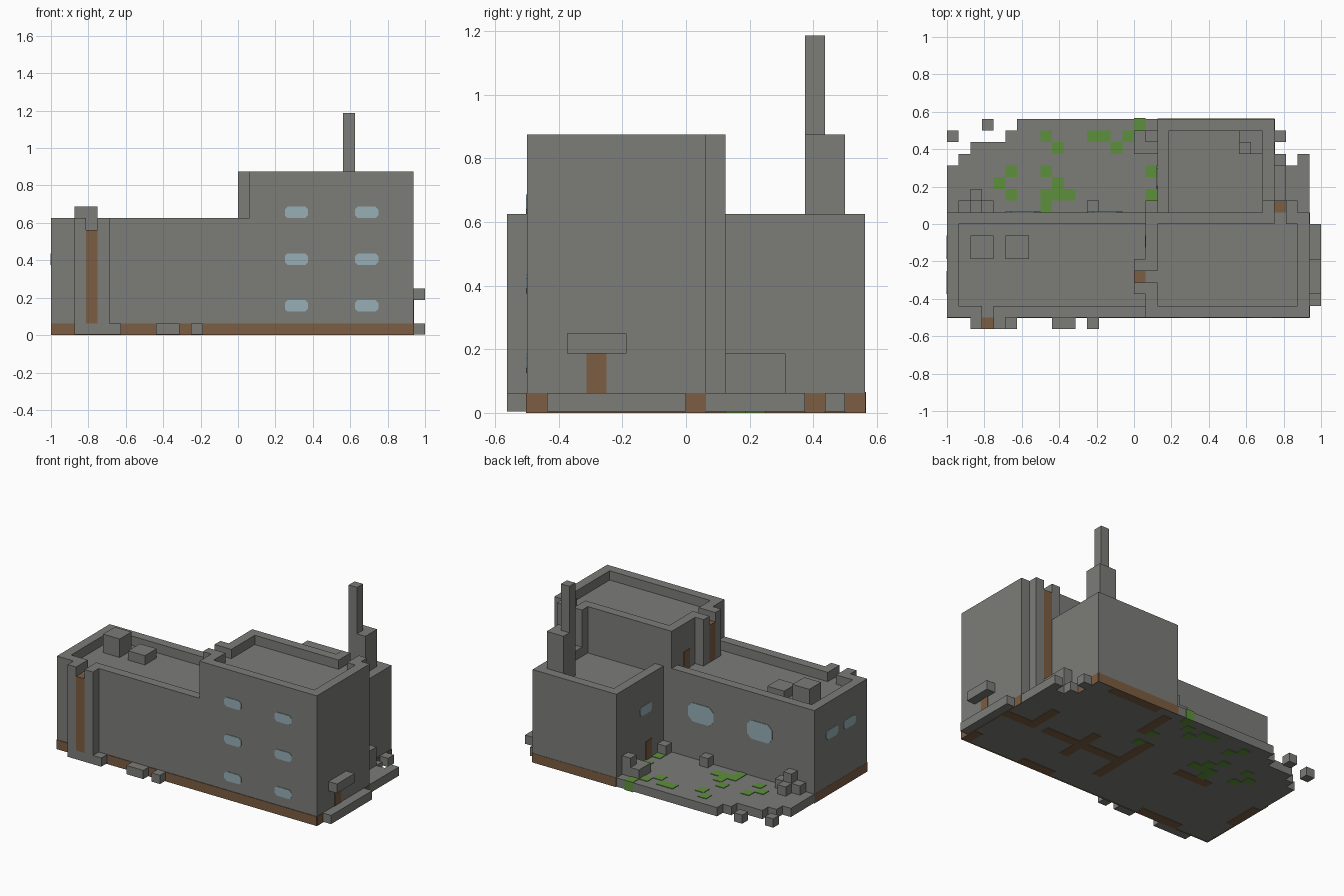
import bpy, bmesh, math

cube = bpy.data.objects.get("Cube")
if cube:
    bpy.data.objects.remove(cube, do_unlink=True)

U = 1 / 16      # one block of the building grid
THIN = 0.06     # plate thickness in blocks


def material(name, rgb):
    m = bpy.data.materials.new(name)
    m.use_nodes = True
    m.diffuse_color = (*rgb, 1)
    m.node_tree.nodes["Principled BSDF"].inputs["Base Color"].default_value = (*rgb, 1)
    return m


GREY = material("concrete grey", (0.2, 0.2, 0.19))
BROWN = material("rust brown", (0.2, 0.11, 0.055))
BLUE = material("window blue", (0.31, 0.43, 0.46))
GREEN = material("moss green", (0.11, 0.28, 0.045))


def finish(name, bm, mat):
    bmesh.ops.recalc_face_normals(bm, faces=bm.faces)
    mesh = bpy.data.meshes.new(name)
    bm.to_mesh(mesh)
    bm.free()
    mesh.materials.append(mat)
    bpy.context.collection.objects.link(bpy.data.objects.new(name, mesh))


def boxes(name, mat, *specs):
    """One object of boxes, each (x0, x1, y0, y1, z0, z1) in blocks."""
    bm = bmesh.new()
    for x0, x1, y0, y1, z0, z1 in specs:
        verts = bmesh.ops.create_cube(bm, size=1)["verts"]
        bmesh.ops.scale(bm, vec=((x1 - x0) * U, (y1 - y0) * U, (z1 - z0) * U), verts=verts)
        bmesh.ops.translate(bm, verts=verts, vec=((x0 + x1) / 2 * U, (y0 + y1) / 2 * U, (z0 + z1) / 2 * U))
    finish(name, bm, mat)


def window(name, axis, wall, side, start, width, z, height):
    """Thin pane with clipped corners on a wall facing along axis."""
    c = 0.25 * height
    w, h = width, height
    outline = [(c, 0), (w - c, 0), (w, c), (w, h - c), (w - c, h), (c, h), (0, h - c), (0, c)]
    bm = bmesh.new()
    ring = []
    for a, b in outline:
        p = (wall, start + a) if axis == "x" else (start + a, wall)
        ring.append(bm.verts.new((p[0] * U, p[1] * U, (z + b) * U)))
    face = bm.faces.new(ring)
    out = bmesh.ops.extrude_face_region(bm, geom=[face])["geom"]
    d = side * THIN * U
    bmesh.ops.translate(bm, verts=[g for g in out if isinstance(g, bmesh.types.BMVert)],
                        vec=(d, 0, 0) if axis == "x" else (0, d, 0))
    finish(name, bm, BLUE)


# Main volumes, with roof floors one block below the parapets
boxes("wing_body", GREY, (-16, 1, -8, 1, THIN, 9))
boxes("tower_body", GREY, (1, 15, -8, 1, THIN, 13))
boxes("annex_body", GREY, (2, 12, 1, 9, THIN, 9))

# Parapets, notched where the drain columns meet the roof
boxes("wing_parapet", GREY, (-16, -15, -7, 0, 9, 10), (-16, 1, 0, 1, 9, 10),
      (-16, -13, -8, -7, 9, 10), (-12, 1, -8, -7, 9, 10))
boxes("tower_parapet", GREY, (1, 15, -8, -7, 13, 14), (14, 15, -7, 0, 13, 14),
      (1, 12, 0, 1, 13, 14), (13, 15, 0, 1, 13, 14),
      (1, 2, -7, -5, 13, 14), (1, 2, -4, 0, 13, 14))
boxes("annex_parapet", GREY, (2, 3, 1, 9, 9, 10), (11, 12, 1, 9, 9, 10), (3, 11, 8, 9, 9, 10))

# Pilaster pairs with a rusty column between them
boxes("front_pilasters", GREY, (-14, -13, -9, -8, 1, 10), (-12, -11, -9, -8, 1, 10), (-14, -11, -9, -8, THIN, 1))
boxes("front_column", BROWN, (-13, -12, -9, -8, 1, 9))
boxes("rear_pilasters", GREY, (11, 12, 1, 2, 1, 14), (13, 14, 1, 2, 1, 14))
boxes("rear_column", BROWN, (12, 13, 1, 2, 1, 13))
boxes("roof_pilasters", GREY, (0, 1, -4, -3, 9, 14), (0, 1, -6, -5, 9, 14))
boxes("roof_column", BROWN, (0, 1, -5, -4, 9, 13))

# Roof units and chimney
boxes("roof_units", GREY, (-14, -12, -3, -1, 9, 11), (-11, -9, -3, -1, 9, 10))
boxes("chimney", GREY, (9, 11, 6, 8, 9, 14), (9, 10, 6, 7, 14, 19))

# Courtyard slab with a broken edge
boxes("courtyard", GREY, *[(x0, x1, 1, y1, THIN, 1) for x0, x1, y1 in
      [(-16, -15, 5), (-15, -14, 6), (-14, -11, 7), (-11, -10, 8), (-10, 2, 9),
       (12, 13, 6), (13, 14, 5), (14, 15, 6)]])
boxes("loose_slab_pieces", GREY, *[(x, x + 1, y, y + 1, THIN, 1) for x, y in
      [(-16, 7), (-13, 8), (12, 7)]])
boxes("moss", GREEN, *[(x, x + 1, y, y + 1 + (y == 8) * THIN, 0, 1 + THIN) for x, y in
      [(0, 8), (-8, 7), (-7, 6), (-4, 7), (-3, 7), (-1, 7), (-2, 6), (-11, 4), (-12, 3), (-11, 2),
       (-8, 4), (-7, 3), (-7, 2), (-6, 2), (-8, 2), (-8, 1), (1, 4), (1, 2)]])

# Rubble
boxes("front_rubble", GREY, *[(x0, x1, -9, -8, THIN, 1) for x0, x1 in [(-11, -10), (-7, -5), (-4, -3)]])
boxes("courtyard_rubble", GREY, (-15, -12, 1, 2, 1, 2), (-14, -13, 1, 2, 2, 3), (-14, -13, 2, 3, 1, 2),
      (0, 1, 6, 8, 1, 2), (1, 2, 6, 7, 1, 2), (1, 2, 7, 8, 1, 3), (1, 2, 1, 2, 1, 2), (-4, -3, 1, 2, 1, 2))
boxes("side_rubble", GREY, (12, 13, 2, 5, 1, 3))

# Side entrance and other doors
boxes("side_step", GREY, (15, 16, -7, 0, THIN, 1))
boxes("side_awning", GREY, (15, 16, -6, -3, 3, 4))
boxes("side_door", BROWN, (15, 15 + THIN, -5, -4, 1, 3))
boxes("roof_door", BROWN, (1 - THIN, 1, -2, -1, 9, 11))
boxes("annex_door", BROWN, (2 - THIN, 2, 3, 4, 1, 3))

# Brown foundation band around the walls
boxes("foundation_band", BROWN, (-16, 15, -8 - THIN, -8, 0, 1), (-16, -16 + THIN, -8, 1, 0, 1),
      (-16 - THIN / 4, -16, -8, 1, 0, 1), (15, 15 + THIN, -8, 1, 0, 1), (2, 12, 9, 9 + THIN / 2, 0, 1),
      (12, 12 + THIN, 6, 7, 0, 1), (12, 12 + THIN, 8, 9, 0, 1))

# Wall footings showing on the underside
boxes("footings", BROWN, *[(x0, x1, y0, y1, 0, 2 * THIN) for x0, x1, y0, y1 in
      [(12, 15, -2, -1), (0, 10, -2, -1), (11, 12, -2, 2), (5, 6, -4, 1), (0, 1, -5, 3),
       (-12, -7, -8, -7), (-9, -5, 0, 1), (-16, -15, -4, 0), (4, 10, 8, 9), (14, 15, -8, -6),
       (2, 3, 4, 8), (4, 8, -8, -7)]])

# Windows
for z in (2, 6, 10):
    for x in (4, 10):
        window("front_window", "y", -8, -1, x, 2, z, 1)
for x in (-4, -11):
    window("courtyard_window", "y", 1, 1, x, 3, 5, 2)
for y in (-3, -6):
    window("end_window", "x", -16, -1, y, 2, 6, 1)
window("annex_window", "x", 2, -1, 3, 2, 6, 1)
